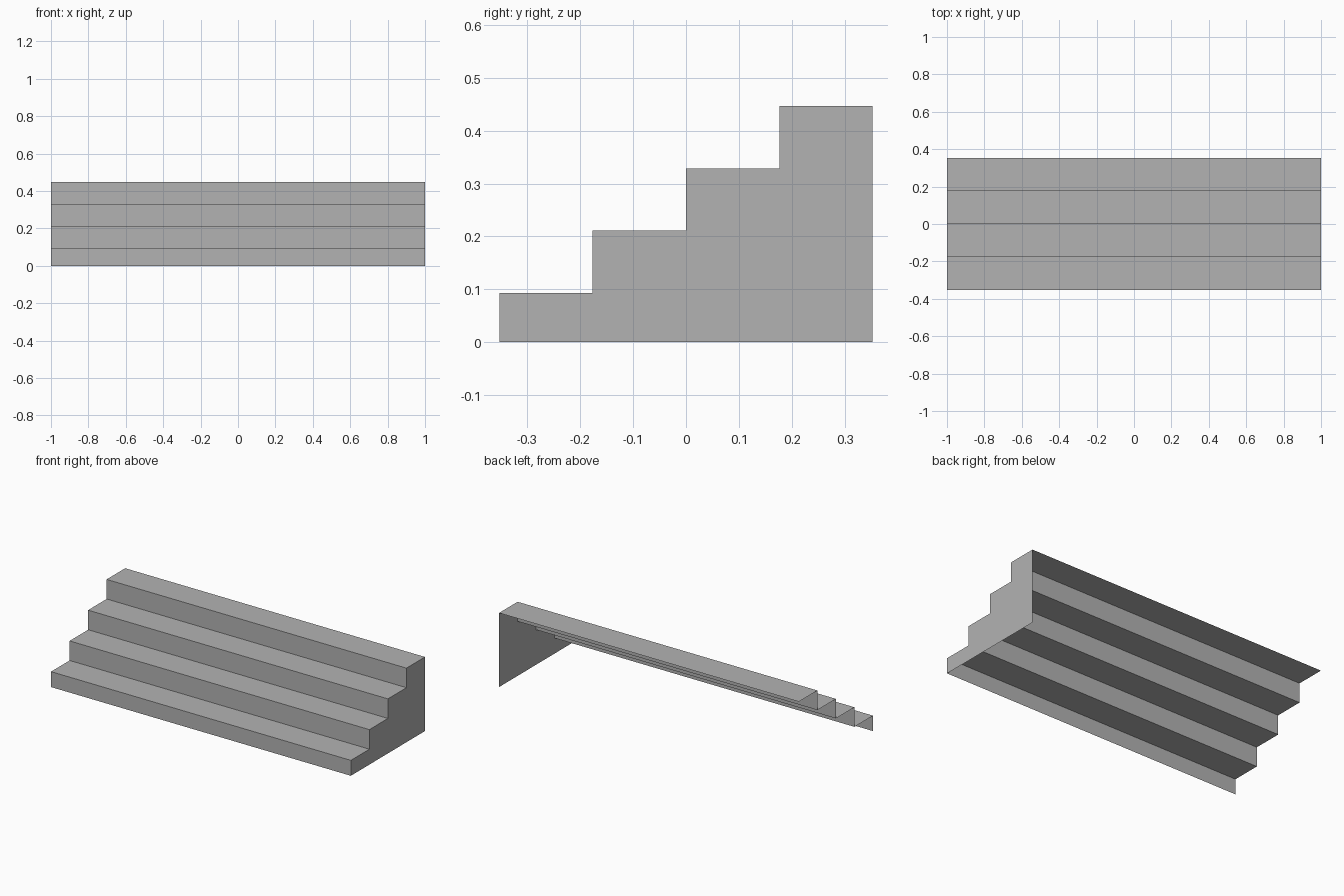
import bpy
import bmesh

cube = bpy.data.objects.get("Cube")
if cube:
    bpy.data.objects.remove(cube, do_unlink=True)

STEPS = 4
DEPTH = 0.706
RUN = DEPTH / STEPS
FIRST_RISE, RISE = 0.093, 0.118

# One flat stone grey for the whole staircase
grey = bpy.data.materials.new("stone_grey")
grey.use_nodes = True
colour = (0.45, 0.45, 0.45, 1)
grey.diffuse_color = colour
grey.node_tree.nodes["Principled BSDF"].inputs["Base Color"].default_value = colour

# Stepped profile from the front foot to the top back edge, as (y, z)
profile = [(-DEPTH / 2, 0)]
for i in range(STEPS):
    z = FIRST_RISE + i * RISE
    y = -DEPTH / 2 + i * RUN
    profile += [(y, z), (y + RUN, z)]


def make_object(name, bm):
    mesh = bpy.data.meshes.new(name)
    bm.to_mesh(mesh)
    bm.free()
    mesh.materials.append(grey)
    obj = bpy.data.objects.new(name, mesh)
    bpy.context.collection.objects.link(obj)
    return obj


# Treads and risers: an open folded sheet, facing up and forward
bm = bmesh.new()
rows = [[bm.verts.new((x, y, z)) for x in (-1, 1)] for y, z in profile]
for (a, b), (c, d) in zip(rows, rows[1:]):
    bm.faces.new((a, b, d, c))
make_object("treads_and_risers", bm)

# Side panel closing one end, facing outward; the other end stays open
bm = bmesh.new()
outline = profile + [(DEPTH / 2, 0)]
panel = bm.faces.new([bm.verts.new((1, y, z)) for y, z in outline])
panel.normal_update()
if panel.normal.x < 0:
    panel.normal_flip()
make_object("side_panel", bm)
